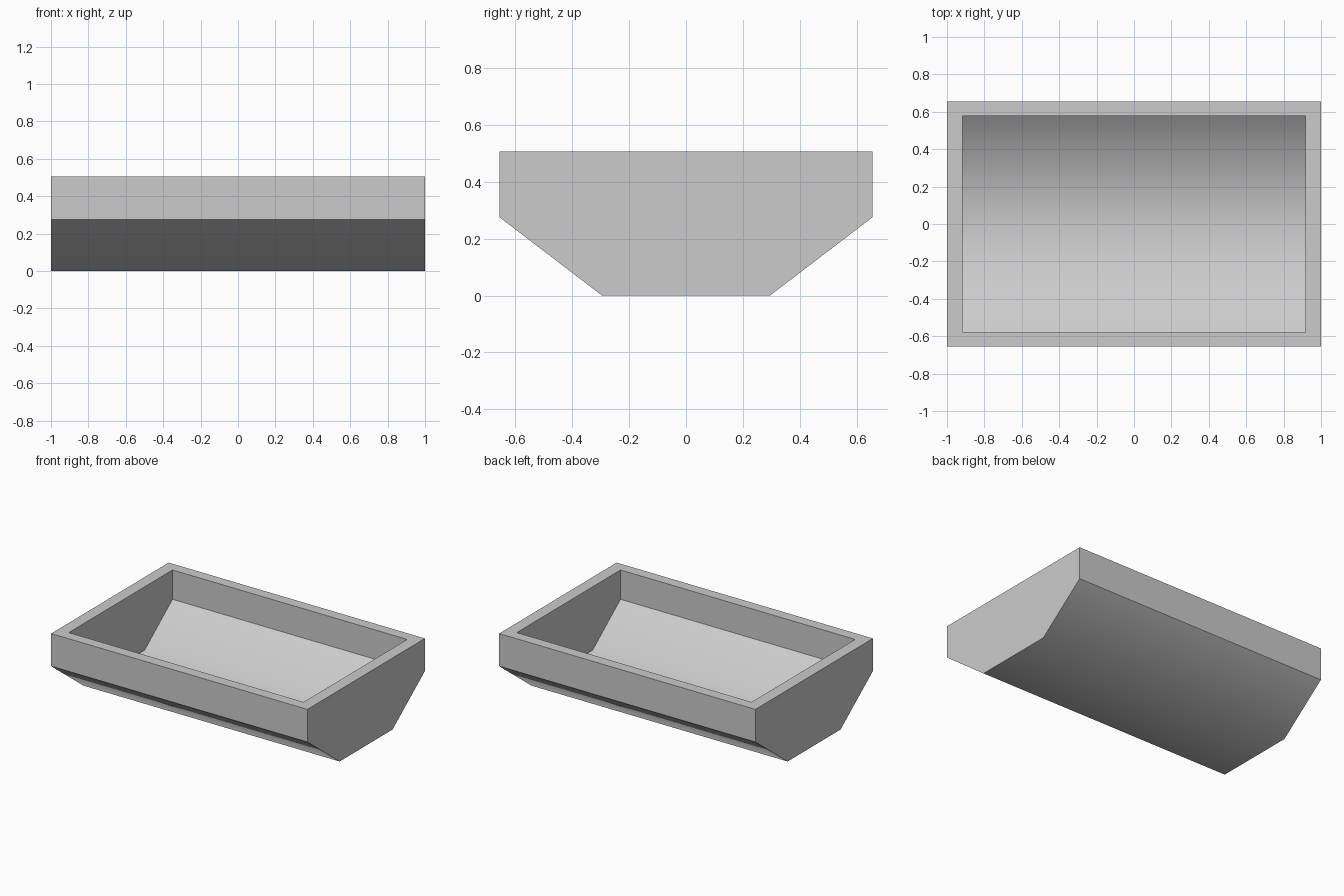
import bpy
import bmesh
from math import radians

cube = bpy.data.objects.get("Cube")
if cube:
    bpy.data.objects.remove(cube, do_unlink=True)

# Plain grey material
grey = bpy.data.materials.new("plain grey")
grey.use_nodes = True
colour = (0.6, 0.6, 0.6, 1)
grey.diffuse_color = colour
grey.node_tree.nodes["Principled BSDF"].inputs["Base Color"].default_value = colour

TOP = 0.505


def add_shell(bm, half_x, half_y, shoulder_z, base_y, base_z, inward=False):
    """Open-topped trough with end walls; returns its four rim corners."""
    half = [(half_y, TOP), (half_y, shoulder_z), (base_y, base_z)]
    profile = [(-y, z) for y, z in half] + half[::-1]
    left, right = [[bm.verts.new((x, y, z)) for y, z in profile]
                   for x in (half_x, -half_x)]
    faces = [bm.faces.new(left), bm.faces.new(right[::-1])]
    for i in range(len(profile) - 1):
        faces.append(bm.faces.new((left[i + 1], left[i], right[i], right[i + 1])))
    if inward:
        bmesh.ops.reverse_faces(bm, faces=faces)
    return [left[0], left[-1], right[-1], right[0]]


# Tray: outer body, cavity and flat rim joining them
bm = bmesh.new()
outer = add_shell(bm, 1.0, 0.655, 0.275, 0.295, 0.0)
inner = add_shell(bm, 0.916, 0.578, 0.298, 0.268, 0.058, inward=True)
for i in range(4):
    j = (i + 1) % 4
    bm.faces.new((outer[i], outer[j], inner[j], inner[i]))
bmesh.ops.recalc_face_normals(bm, faces=bm.faces)

mesh = bpy.data.meshes.new("tray")
bm.to_mesh(mesh)
bm.free()
mesh.materials.append(grey)
tray = bpy.data.objects.new("tray", mesh)
bpy.context.collection.objects.link(tray)

# Soft bend along the base, crisp edges elsewhere
bpy.ops.object.select_all(action='DESELECT')
tray.select_set(True)
bpy.context.view_layer.objects.active = tray
bpy.ops.object.shade_smooth_by_angle(angle=radians(45))
